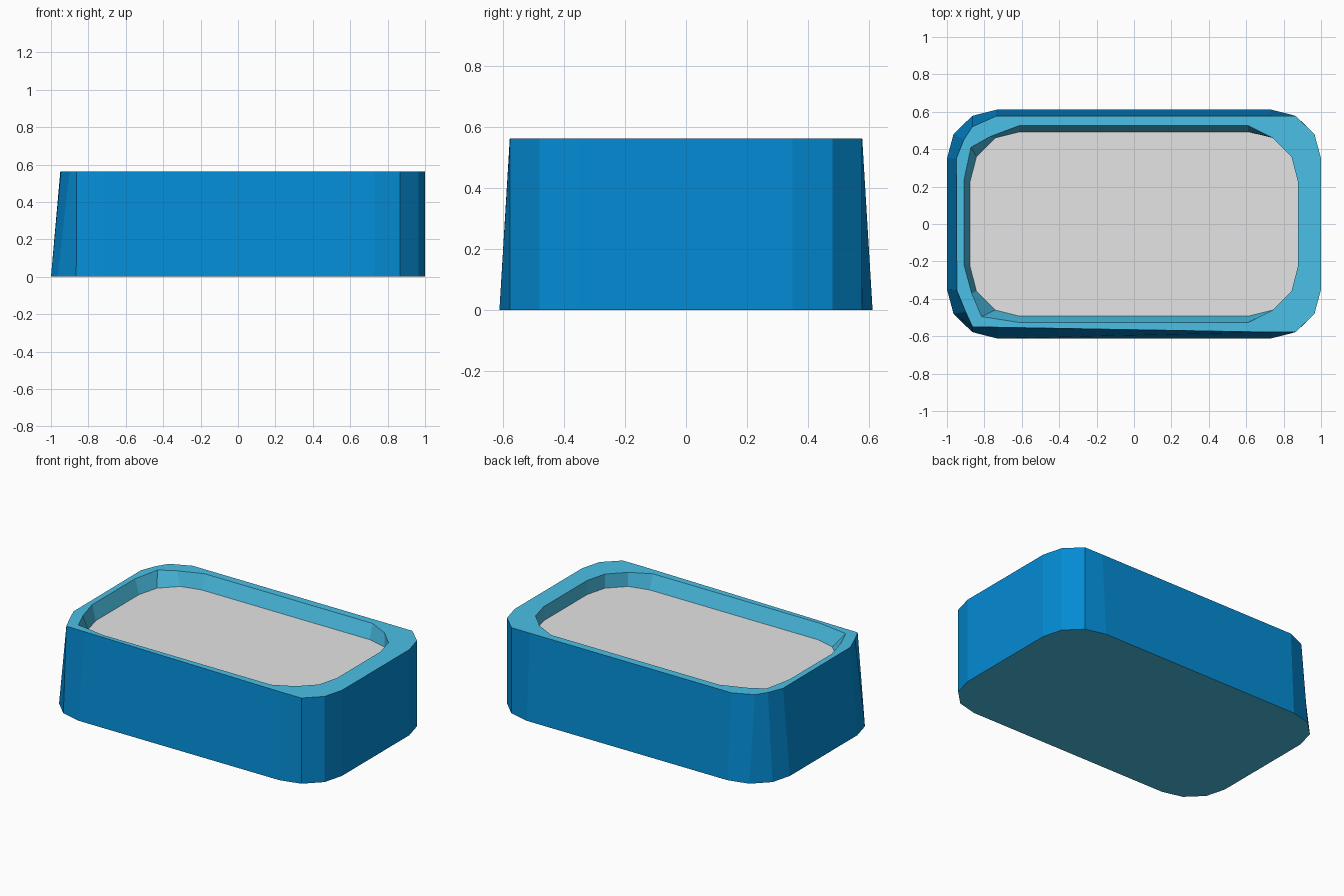
import bpy
import bmesh

cube = bpy.data.objects.get("Cube")
if cube:
    bpy.data.objects.remove(cube, do_unlink=True)


def material(name, color):
    mat = bpy.data.materials.new(name)
    mat.use_nodes = True
    mat.diffuse_color = (*color, 1)
    mat.node_tree.nodes["Principled BSDF"].inputs["Base Color"].default_value = (*color, 1)
    return mat


BLUE, TEAL, GREY = range(3)
mats = [
    material("wall blue", (0.001, 0.26, 0.66)),
    material("rim teal", (0.07, 0.53, 0.79)),
    material("floor grey", (0.78, 0.78, 0.78)),
]


def outline(right, back_left=None, front_left=None):
    """Closed outline from corner profiles, each running from the end to the long side."""
    back_left = back_left or right
    front_left = front_left or back_left
    return ([(x, y) for x, y in right]
            + [(-x, y) for x, y in reversed(back_left)]
            + [(-x, -y) for x, y in front_left]
            + [(x, -y) for x, y in reversed(right)])


HEIGHT, FLOOR = 0.563, 0.47

# Corner profiles: one end stays upright, the other leans inwards
base = outline([(1, .35), (.965, .48), (.865, .578), (.73, .612)])
top = outline([(1, .35), (.965, .48), (.865, .577), (.73, .578)],
              [(.95, .35), (.91, .45), (.865, .52), (.735, .578)],
              [(.947, .355), (.90, .47), (.863, .55), (.73, .552)])
lip = outline([(.877, .225), (.842, .36), (.742, .46), (.61, .527)],
              [(.91, .23), (.872, .41), (.77, .467), (.61, .527)],
              [(.91, .215), (.868, .37), (.815, .495), (.61, .527)])
floor = outline([(.877, .225), (.842, .36), (.742, .46), (.61, .493)])

bm = bmesh.new()


def ring(points, z):
    return [bm.verts.new((x, y, z)) for x, y in points]


def bridge(a, b, mat):
    n = len(a)
    for i in range(n):
        j = (i + 1) % n
        bm.faces.new((a[i], a[j], b[j], b[i])).material_index = mat


base_ring = ring(base, 0)
top_ring = ring(top, HEIGHT)
lip_ring = ring(lip, HEIGHT)
floor_ring = ring(floor, FLOOR)

# Outer wall, flat rim, inner wall, then the underside and the recessed floor
bridge(base_ring, top_ring, BLUE)
bridge(top_ring, lip_ring, TEAL)
bridge(lip_ring, floor_ring, TEAL)
bm.faces.new(base_ring[::-1]).material_index = TEAL
bm.faces.new(floor_ring).material_index = GREY

mesh = bpy.data.meshes.new("tray")
bm.to_mesh(mesh)
bm.free()
for mat in mats:
    mesh.materials.append(mat)
tray = bpy.data.objects.new("tray", mesh)
bpy.context.collection.objects.link(tray)
